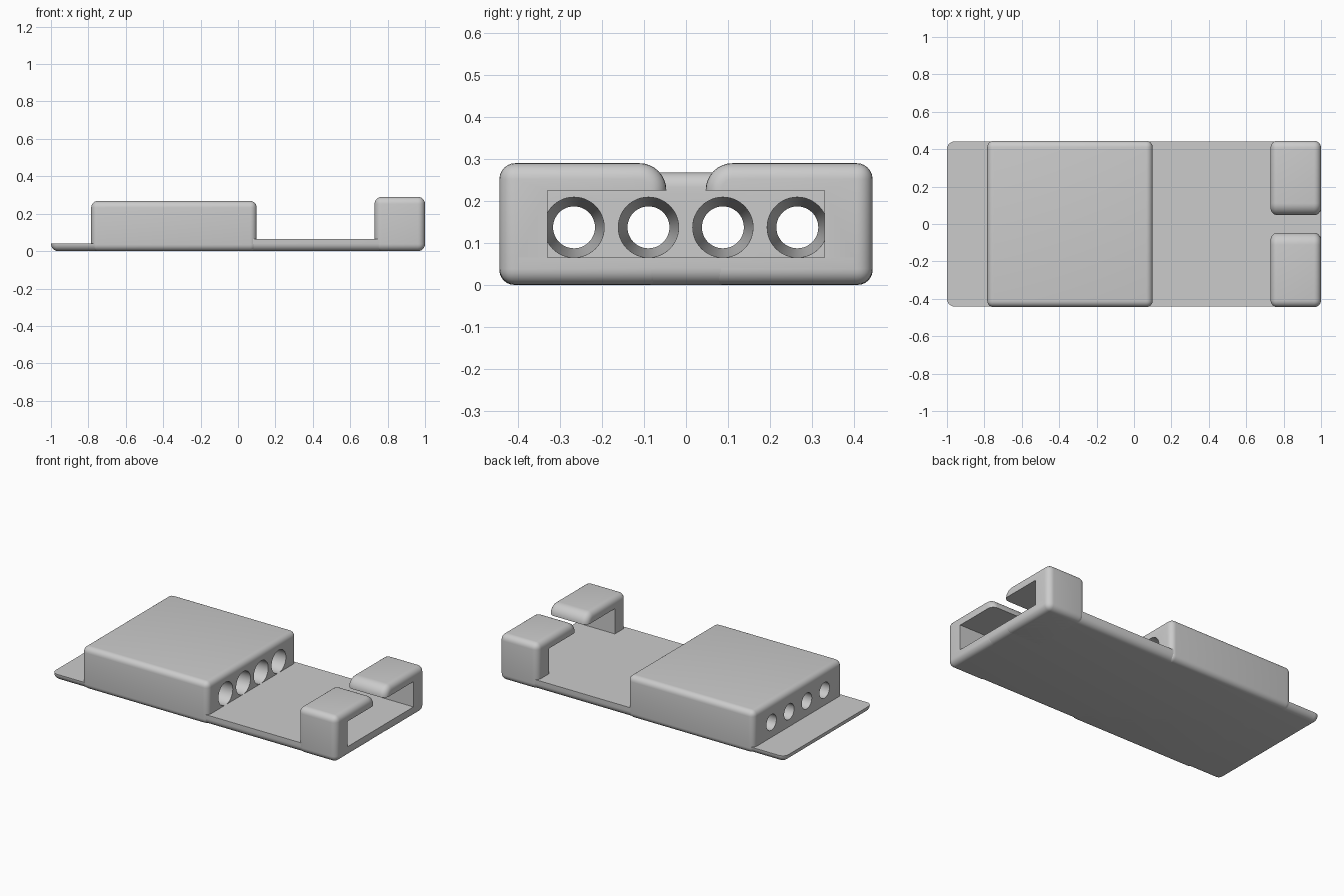
import bpy, bmesh, math
from mathutils import Matrix, Vector

if "Cube" in bpy.data.objects:
    bpy.data.objects.remove(bpy.data.objects["Cube"], do_unlink=True)

grey = bpy.data.materials.new("light grey plastic")
grey.use_nodes = True
colour = (0.6, 0.6, 0.6, 1)
grey.diffuse_color = colour
grey.node_tree.nodes["Principled BSDF"].inputs["Base Color"].default_value = colour


def add_object(name, bm):
    mesh = bpy.data.meshes.new(name)
    bm.to_mesh(mesh)
    bm.free()
    mesh.materials.append(grey)
    obj = bpy.data.objects.new(name, mesh)
    bpy.context.collection.objects.link(obj)
    return obj


def box_mesh(lo, hi):
    lo, hi = Vector(lo), Vector(hi)
    bm = bmesh.new()
    bmesh.ops.create_cube(bm, size=1, matrix=Matrix.Translation((lo + hi) / 2)
                          @ Matrix.Diagonal((*(hi - lo), 1)))
    return bm


def round_edges(obj, radius):
    mod = obj.modifiers.new("rounded edges", "BEVEL")
    mod.width = radius
    mod.segments = 6
    mod.limit_method = "ANGLE"
    mod.angle_limit = math.radians(40)


def cut(obj, cutter):
    cutter.hide_render = True
    cutter.hide_set(True)
    mod = obj.modifiers.new("cut", "BOOLEAN")
    mod.operation = "DIFFERENCE"
    mod.solver = "EXACT"
    mod.object = cutter


def finish(obj):
    # Bake the modifiers, then shade smoothly with sharp cut edges
    bpy.ops.object.select_all(action="DESELECT")
    obj.select_set(True)
    bpy.context.view_layer.objects.active = obj
    for mod in list(obj.modifiers):
        bpy.ops.object.modifier_apply(modifier=mod.name)
    bpy.ops.object.shade_smooth_by_angle(angle=math.radians(35))


cutters = []


def box_cutter(name, lo, hi):
    obj = add_object(name, box_mesh(lo, hi))
    cutters.append(obj)
    return obj


# Base tray: rounded slab trimmed flat on top, thinner at the tongue end
base = add_object("base_plate", box_mesh((-1, -0.441, 0), (1, 0.441, 0.29)))
round_edges(base, 0.04)
cut(base, box_cutter("base_trim", (-2, -1, 0.065), (2, 1, 1)))
cut(base, box_cutter("tongue_trim", (-2, -1, 0.042), (-0.7, 1, 0.5)))
finish(base)

# Main block with four tapered through holes
block = add_object("main_block", box_mesh((-0.785, -0.445, 0), (0.1, 0.445, 0.268)))
round_edges(block, 0.035)
for i in range(4):
    bm = bmesh.new()
    place = Matrix.Translation((-0.3425, -0.267 + i * 0.1775, 0.137))
    bmesh.ops.create_cone(bm, cap_ends=True, segments=48, radius1=0.05, radius2=0.072,
                          depth=0.887, matrix=place @ Matrix.Rotation(math.pi / 2, 4, "Y"))
    hole = add_object("hole_cutter", bm)
    cutters.append(hole)
    cut(block, hole)
finish(block)

# Hooked end clips with a rounded inner tip and a tunnel through them
window = box_cutter("window_cutter", (0.5, -0.33, 0.065), (1.5, 0.33, 0.225))
for side, name in ((1, "left_clip"), (-1, "right_clip")):
    y = sorted((side * 0.047, side * 0.445))
    bm = box_mesh((0.73, y[0], 0), (1, y[1], 0.29))
    tip = [e for e in bm.edges
           if all(abs(v.co.y) < 0.1 and v.co.z > 0.2 for v in e.verts)]
    bmesh.ops.bevel(bm, geom=tip, offset=0.064, segments=8, profile=0.5, affect="EDGES")
    clip = add_object(name, bm)
    round_edges(clip, 0.038)
    cut(clip, window)
    finish(clip)

for obj in cutters:
    bpy.data.objects.remove(obj, do_unlink=True)
